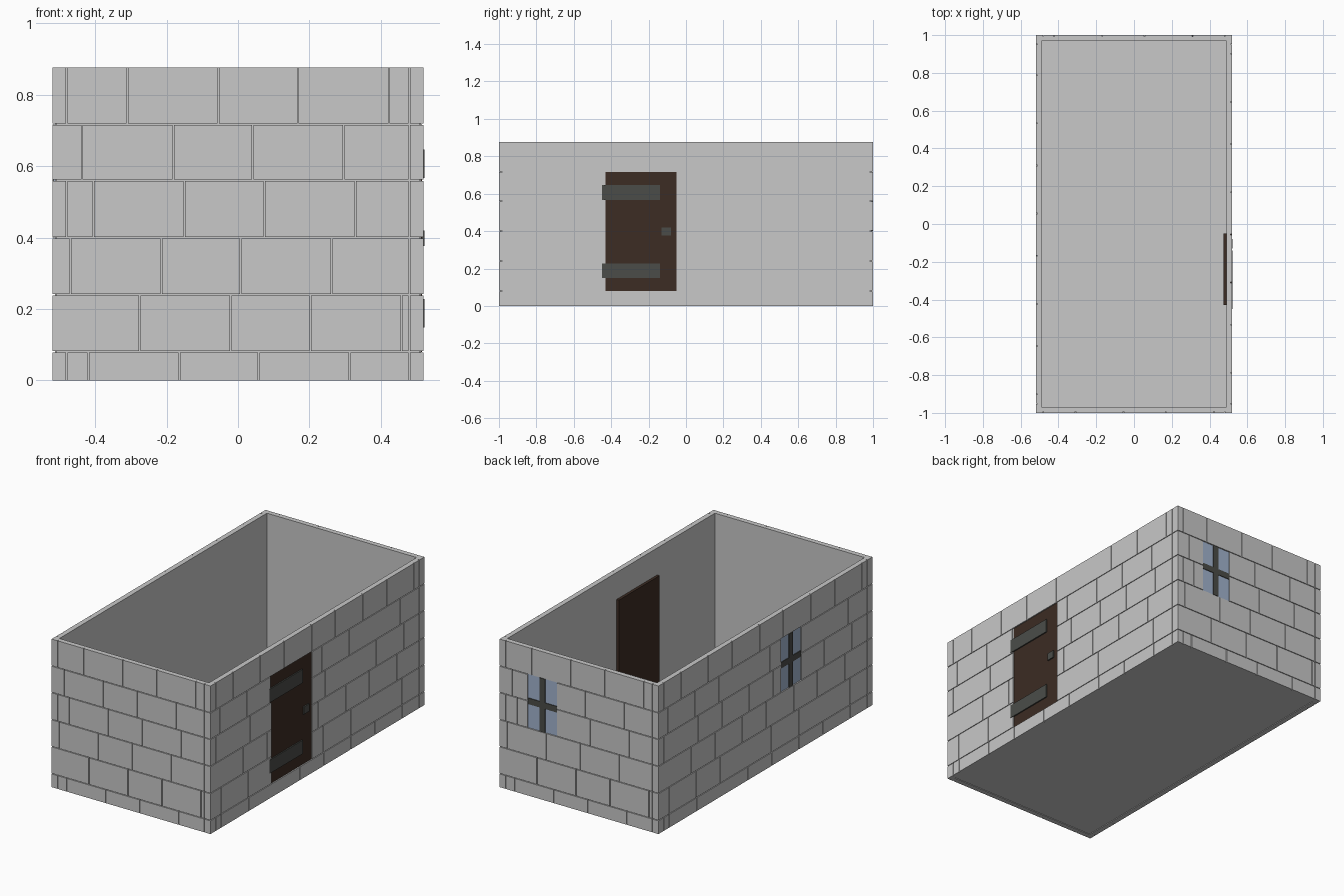
import bpy, bmesh, math
from mathutils import Matrix, Vector

if "Cube" in bpy.data.objects:
    bpy.data.objects.remove(bpy.data.objects["Cube"])


def material(name, rgb):
    m = bpy.data.materials.new(name)
    m.diffuse_color = (*rgb, 1)
    m.use_nodes = True
    m.node_tree.nodes["Principled BSDF"].inputs["Base Color"].default_value = m.diffuse_color
    return m


STONE = material("grey stone", (0.58, 0.58, 0.58))
WOOD = material("dark wood", (0.045, 0.025, 0.017))
IRON = material("dark iron", (0.07, 0.073, 0.066))
GLASS = material("blue glass", (0.36, 0.455, 0.62))

HALF_X, HALF_Y, HEIGHT = 0.52, 1.0, 0.876
THICK, DEPTH, GAP = 0.03, 0.008, 0.004
ROWS = [0, 0.08, 0.24, 0.40, 0.56, 0.717, HEIGHT]
OFFSETS = [-0.42, -0.275, -0.47, -0.405, -0.437, -0.31]   # first joint per row
LONG, PERIOD = 0.255, 0.478                              # alternating block lengths


def boxes(name, mat, items, angle=0):
    """One object from boxes (u0, u1, d0, d1, z0, z1); d is distance outward."""
    bm = bmesh.new()
    for u0, u1, d0, d1, z0, z1 in items:
        centre = Vector(((u0 + u1) / 2, -(d0 + d1) / 2, (z0 + z1) / 2))
        size = Matrix.Diagonal((u1 - u0, d1 - d0, z1 - z0, 1))
        bmesh.ops.create_cube(bm, size=1, matrix=Matrix.Translation(centre) @ size)
    bm.transform(Matrix.Rotation(math.radians(angle), 4, 'Z'))
    me = bpy.data.meshes.new(name)
    bm.to_mesh(me)
    bm.free()
    me.materials.append(mat)
    ob = bpy.data.objects.new(name, me)
    bpy.context.collection.objects.link(ob)
    return ob


def joints(row, half, shift):
    """Positions of upright joints along one course of blocks."""
    start = OFFSETS[row] + shift
    cuts = [start + PERIOD * k + e for k in range(-4, 5) for e in (0, LONG)]
    cuts = [c for c in cuts if -half + 0.03 < c < half - 0.05]
    corners = [half - 0.04]
    if row in (0, 3, 5):
        corners.append(-half + 0.04)
    return sorted(cuts + corners + [-half, half])


def wall(name, angle, half, dist, opening, through):
    u0, u1, z0, z1 = opening or (0, 0, 0, 0)
    inner, outer = dist - THICK, dist - DEPTH
    # backing slab, left open only for the doorway
    if through:
        core = [(-half + .01, u0, inner, outer, 0, HEIGHT),
                (u1, half - .01, inner, outer, 0, HEIGHT),
                (u0, u1, inner, outer, 0, z0),
                (u0, u1, inner, outer, z1, HEIGHT)]
    else:
        core = [(-half + .01, half - .01, inner, outer, 0, HEIGHT)]
    boxes(name + "_core", STONE, core, angle)
    # courses of facing blocks
    blocks = []
    for r in range(6):
        b, t = ROWS[r], ROWS[r + 1]
        shift = -0.148 if (r == 1 and half > 0.6) else 0
        cuts = joints(r, half, shift)
        for a, c in zip(cuts, cuts[1:]):
            spans = [(a, c)]
            if opening and z0 - .01 < b and t < z1 + .01:
                spans = [(a, min(c, u0)), (max(a, u1), c)]
            for p, q in spans:
                if q - p > 3 * GAP:
                    lo = b if r == 0 else b + GAP / 2
                    hi = t if r == 5 else t - GAP / 2
                    pp = p if p in (-half, u1) else p + GAP / 2
                    qq = q if q in (half, u0) else q - GAP / 2
                    blocks.append((pp, qq, outer - .004, dist, lo, hi))
    boxes(name + "_blocks", STONE, blocks, angle)


def window(name, angle, dist, u):
    """Glass plate with a cross of dark bars, set in the facing."""
    z0, z1, w = ROWS[3], ROWS[5], 0.096
    zc = (z0 + z1) / 2
    boxes(name + "_glass", GLASS, [(u - w, u + w, dist - .012, dist - .005, z0, z1)], angle)
    boxes(name + "_bars", IRON,
          [(u - .018, u + .018, dist - .008, dist, z0, z1),
           (u - w, u + w, dist - .008, dist - .001, zc - .018, zc + .018)], angle)


# Walls, each seen from outside with u running to the right
DOOR = (-0.43, -0.05, ROWS[1], ROWS[5])
wall("front_wall", 0, HALF_X, HALF_Y, None, False)
wall("right_wall", 90, HALF_Y - DEPTH, HALF_X, DOOR, True)
wall("back_wall", 180, HALF_X, HALF_Y, (-0.336, -0.144, ROWS[3], ROWS[5]), False)
wall("left_wall", 270, HALF_Y - DEPTH, HALF_X, (0.144, 0.336, ROWS[3], ROWS[5]), False)
window("back_window", 180, HALF_Y, -0.24)
window("left_window", 270, HALF_X, 0.24)

# Floor slab, slightly raised between the walls
boxes("floor", STONE, [(-HALF_X + .028, HALF_X - .028, -HALF_Y + .028, HALF_Y - .028, .004, .012)])

# Door with two strap hinges and a handle
boxes("door", WOOD, [(DOOR[0], DOOR[1], .474, .515, DOOR[2], DOOR[3])], 90)
boxes("door_hinges", IRON, [(-.45, -.14, .512, .5225, z, z + .08) for z in (.148, .567)], 90)
boxes("door_handle", IRON, [(-.13, -.08, .512, .5225, .376, .42)], 90)
